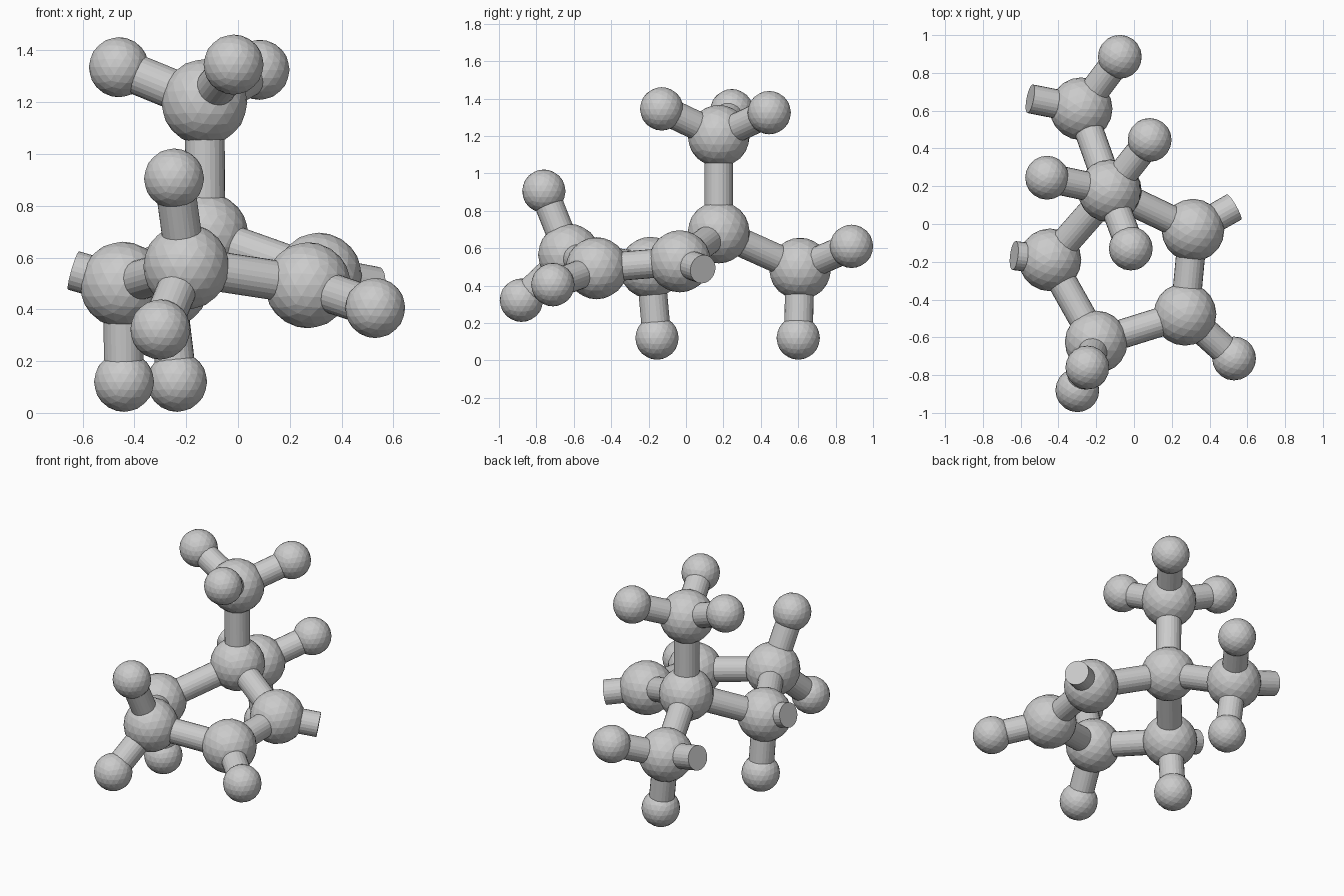
import bpy
from mathutils import Vector

if "Cube" in bpy.data.objects:
    bpy.data.objects.remove(bpy.data.objects["Cube"])

BIG, SMALL, ROD = 0.166, 0.116, 0.077

# Large ball centres
large = {
    "top": (-0.13, 0.175, 1.20),
    "hub": (-0.125, 0.175, 0.685),
    "back": (-0.28, 0.61, 0.49),
    "ring_left": (-0.445, -0.19, 0.495),
    "ring_front": (-0.20, -0.625, 0.565),
    "ring_right": (0.27, -0.478, 0.493),
    "ring_back": (0.312, -0.033, 0.53),
}

# Small balls, each hung on a large one
small = [
    ("top", (-0.46, 0.245, 1.335)),
    ("top", (0.083, 0.445, 1.325)),
    ("top", (-0.017, -0.13, 1.345)),
    ("back", (-0.075, 0.885, 0.61)),
    ("back", (-0.235, 0.60, 0.12)),
    ("ring_left", (-0.44, -0.155, 0.12)),
    ("ring_front", (-0.247, -0.76, 0.905)),
    ("ring_front", (-0.30, -0.88, 0.322)),
    ("ring_right", (0.53, -0.712, 0.405)),
]

# Open-ended rods that stop without a ball
stubs = [
    ("back", (-0.55, 0.663, 0.56)),
    ("ring_left", (-0.635, -0.167, 0.55)),
    ("ring_back", (0.53, 0.09, 0.488)),
]

links = [("top", "hub"), ("hub", "back"), ("hub", "ring_left"),
         ("ring_left", "ring_front"), ("ring_front", "ring_right"),
         ("ring_right", "ring_back"), ("ring_back", "hub")]


def ball(name, centre, radius):
    bpy.ops.mesh.primitive_ico_sphere_add(subdivisions=3, radius=radius, location=centre)
    bpy.context.object.name = name


def rod(name, a, b):
    a, b = Vector(a), Vector(b)
    d = b - a
    bpy.ops.mesh.primitive_cylinder_add(vertices=24, radius=ROD, depth=d.length,
                                        location=(a + b) / 2)
    ob = bpy.context.object
    ob.name = name
    ob.rotation_euler = d.to_track_quat('Z', 'Y').to_euler()


for key, pos in large.items():
    ball(f"large_ball_{key}", pos, BIG)

for a, b in links:
    rod(f"rod_{a}_{b}", large[a], large[b])

for i, (key, pos) in enumerate(small):
    ball(f"small_ball_{i}", pos, SMALL)
    rod(f"small_rod_{i}", large[key], pos)

for key, end in stubs:
    rod(f"stub_rod_{key}", large[key], end)
